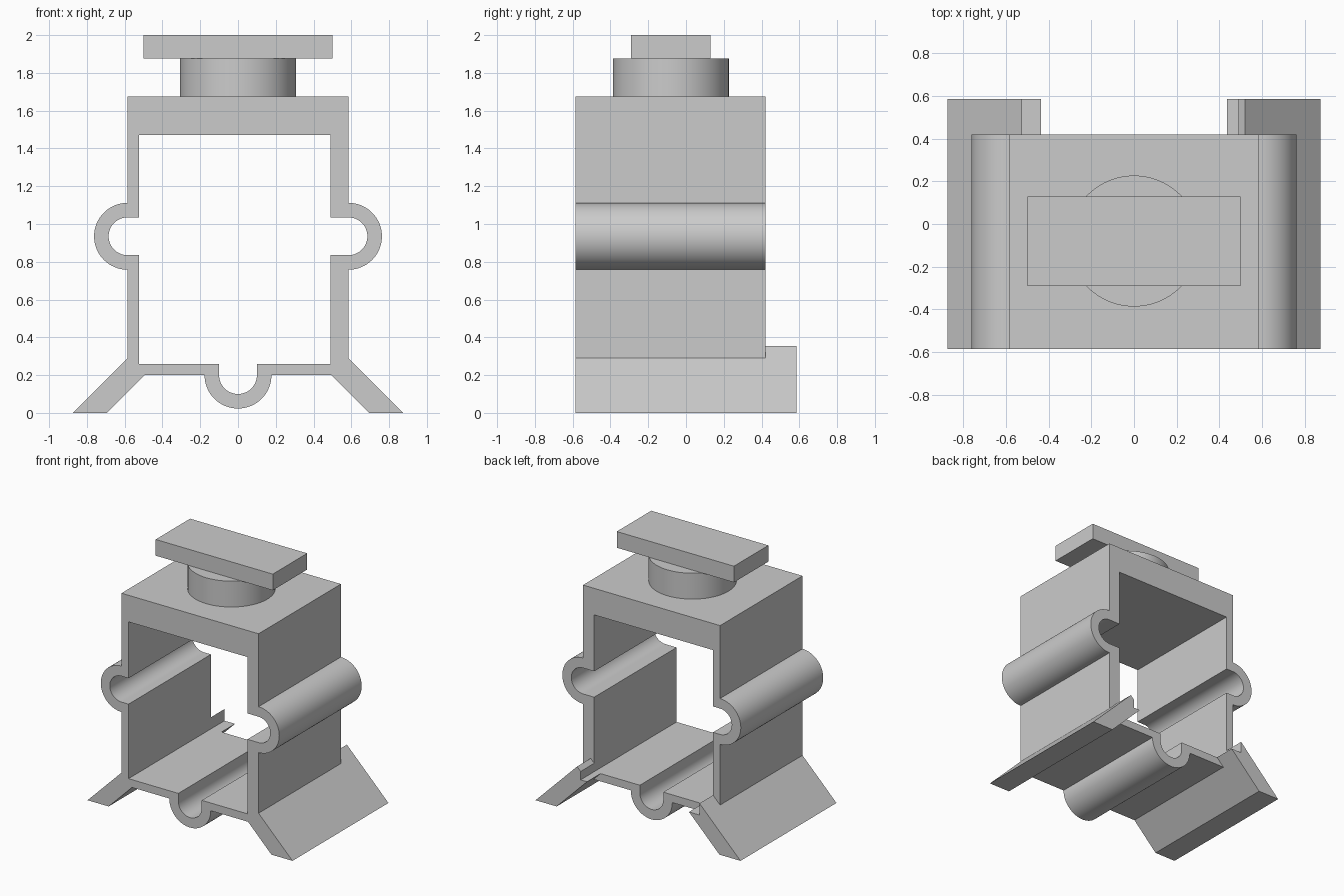
import bpy, bmesh, math
from mathutils import Vector

old = bpy.data.objects.get("Cube")
if old:
    bpy.data.objects.remove(old, do_unlink=True)

grey = bpy.data.materials.new("light grey")
grey.use_nodes = True
colour = (0.6, 0.6, 0.6, 1)
grey.diffuse_color = colour
grey.node_tree.nodes["Principled BSDF"].inputs["Base Color"].default_value = colour

FRONT, BODY_BACK, FOOT_BACK = -0.585, 0.42, 0.585


def finish(name, bm):
    bmesh.ops.recalc_face_normals(bm, faces=bm.faces)
    mesh = bpy.data.meshes.new(name)
    bm.to_mesh(mesh)
    bm.free()
    obj = bpy.data.objects.new(name, mesh)
    bpy.context.collection.objects.link(obj)
    mesh.materials.append(grey)
    return obj


def extrude_profile(name, loops, y0, y1):
    """Fill x-z outlines (later ones are holes) and extrude them along y."""
    bm = bmesh.new()
    edges = []
    for loop in loops:
        vs = [bm.verts.new((x, y0, z)) for x, z in loop]
        edges += [bm.edges.new((a, b)) for a, b in zip(vs, vs[1:] + vs[:1])]
    bmesh.ops.triangle_fill(bm, edges=edges, use_beauty=True, normal=(0, -1, 0))
    ext = bmesh.ops.extrude_face_region(bm, geom=bm.faces[:])
    moved = [v for v in ext["geom"] if isinstance(v, bmesh.types.BMVert)]
    bmesh.ops.translate(bm, verts=moved, vec=(0, y1 - y0, 0))
    return finish(name, bm)


def arc(cx, cz, r, start, end, n=32):
    angles = [math.radians(start + (end - start) * i / n) for i in range(n + 1)]
    return [(cx + r * math.cos(a), cz + r * math.sin(a)) for a in angles]


def box(name, lo, hi):
    bm = bmesh.new()
    bmesh.ops.create_cube(bm, size=1)
    lo, hi = Vector(lo), Vector(hi)
    bmesh.ops.scale(bm, vec=hi - lo, verts=bm.verts)
    bmesh.ops.translate(bm, vec=(lo + hi) / 2, verts=bm.verts)
    return finish(name, bm)


# Hollow body with a rounded channel on each side and underneath
W, LEFT, RIGHT, SIDE_Z = 0.585, 0.49, -0.525, 0.935
BOTTOM, FLOOR, CEILING, TOP = 0.2, 0.26, 1.47, 1.675
R_OUT, R_IN = 0.177, 0.1

outer = ([(-W, BOTTOM)] + arc(0, BOTTOM, R_OUT, 180, 360) + [(W, BOTTOM)]
         + arc(W, SIDE_Z, R_OUT, -90, 90) + [(W, TOP), (-W, TOP)]
         + arc(-W, SIDE_Z, R_OUT, 90, 270))
inner = ([(RIGHT, FLOOR), (-R_IN, FLOOR)] + arc(0, BOTTOM, R_IN, 180, 360)
         + [(R_IN, FLOOR), (LEFT, FLOOR), (LEFT, SIDE_Z - R_IN)]
         + arc(W, SIDE_Z, R_IN, -90, 90)
         + [(LEFT, SIDE_Z + R_IN), (LEFT, CEILING), (RIGHT, CEILING),
            (RIGHT, SIDE_Z + R_IN)]
         + arc(-W, SIDE_Z, R_IN, 90, 270) + [(RIGHT, SIDE_Z - R_IN)])
body = extrude_profile("body", [outer, inner], FRONT, BODY_BACK)

# Slanted feet, longer than the body and trimmed flush with its opening
left_foot = extrude_profile("left_foot", [[
    (0.875, 0), (0.52, 0.355), (LEFT, 0.325), (LEFT, FLOOR),
    (0.435, FLOOR), (0.695, 0)]], FRONT, FOOT_BACK)
right_foot = extrude_profile("right_foot", [[
    (-0.875, 0), (RIGHT, 0.35), (RIGHT, FLOOR),
    (-0.435, FLOOR), (-0.695, 0)]], FRONT, FOOT_BACK)

# Join the feet to the body as one solid
bpy.context.view_layer.objects.active = body
for foot in (left_foot, right_foot):
    mod = body.modifiers.new("join_foot", 'BOOLEAN')
    mod.operation, mod.solver, mod.object = 'UNION', 'EXACT', foot
    bpy.ops.object.modifier_apply(modifier=mod.name)
    bpy.data.objects.remove(foot, do_unlink=True)

# Round neck and flat cap
bm = bmesh.new()
bmesh.ops.create_cone(bm, cap_ends=True, segments=96, radius1=0.307,
                      radius2=0.307, depth=0.2)
bmesh.ops.translate(bm, vec=(0, -0.08, TOP + 0.1), verts=bm.verts)
neck = finish("neck", bm)
box("cap", (-0.5, -0.29, 1.875), (0.5, 0.13, 2))

# Smooth the curved walls, keep corners sharp
for obj in (body, neck):
    bpy.ops.object.select_all(action='DESELECT')
    obj.select_set(True)
    bpy.context.view_layer.objects.active = obj
    bpy.ops.object.shade_smooth_by_angle(angle=math.radians(30))
